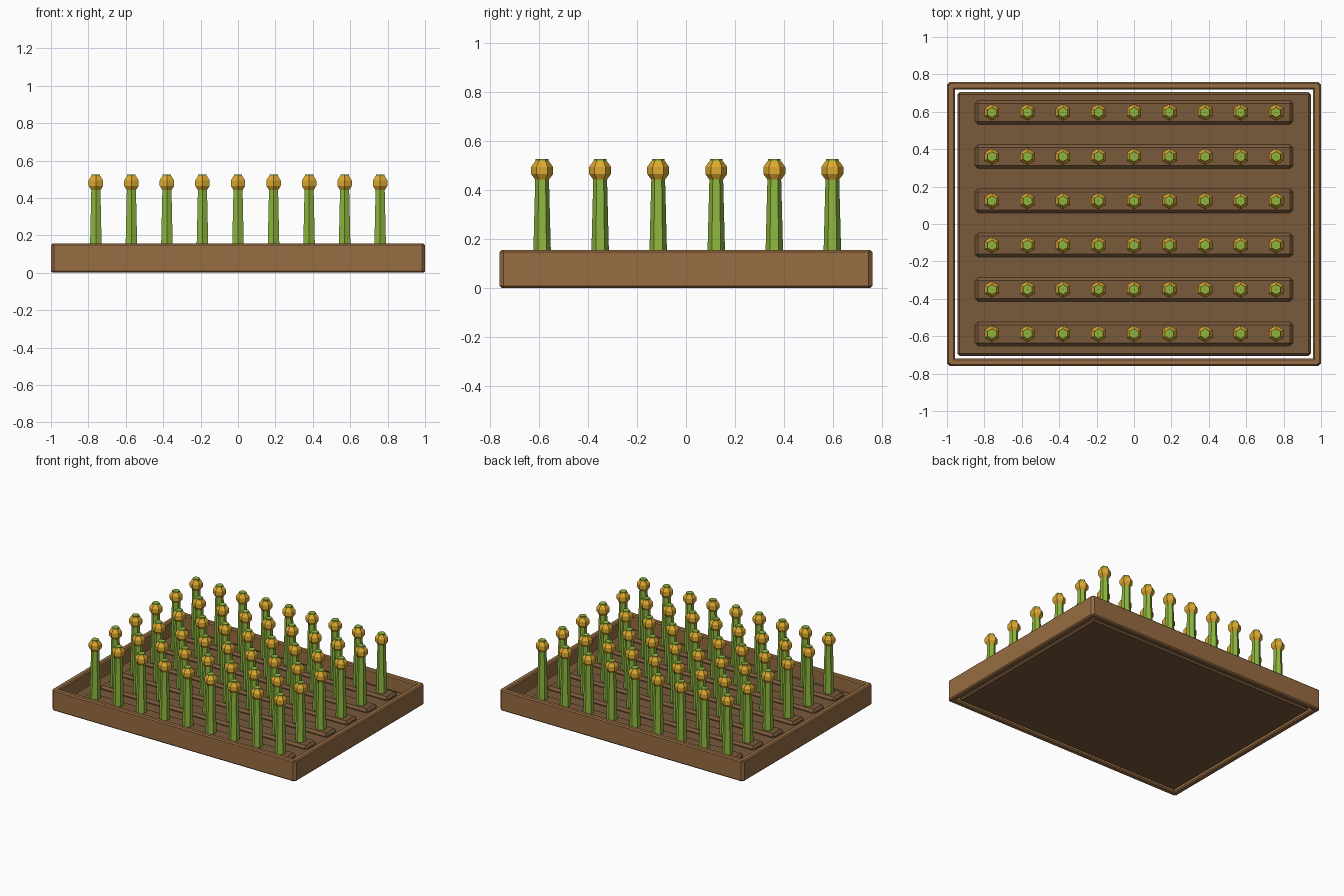
import bpy, bmesh
from mathutils import Matrix

if "Cube" in bpy.data.objects:
    bpy.data.objects.remove(bpy.data.objects["Cube"])


def material(name, rgb):
    m = bpy.data.materials.new(name)
    m.diffuse_color = (*rgb, 1)
    m.use_nodes = True
    m.node_tree.nodes["Principled BSDF"].inputs["Base Color"].default_value = m.diffuse_color
    return m


WOOD = material("wood", (0.31, 0.152, 0.055))
SOIL = material("soil", (0.19, 0.10, 0.042))
GREEN = material("green", (0.27, 0.47, 0.05))
GOLD = material("gold", (0.72, 0.40, 0.03))


def add_object(name, bm, mat):
    mesh = bpy.data.meshes.new(name)
    bm.to_mesh(mesh)
    bm.free()
    mesh.materials.append(mat)
    ob = bpy.data.objects.new(name, mesh)
    bpy.context.collection.objects.link(ob)
    return ob


def chamfered_box(name, centre, size, bevel, mat):
    bm = bmesh.new()
    bmesh.ops.create_cube(bm, size=1, matrix=Matrix.Translation(centre) @ Matrix.Diagonal((*size, 1)))
    bmesh.ops.bevel(bm, geom=bm.edges[:], offset=bevel, segments=1, affect='EDGES')
    return add_object(name, bm, mat)


# Planter frame: four chamfered boards
H = 0.155
for side, front, lateral in ((-1, "front_board", "left_board"), (1, "back_board", "right_board")):
    chamfered_box(front, (0, side * 0.74, H / 2), (1.984, 0.04, H), 0.008, WOOD)
    chamfered_box(lateral, (side * 0.979, 0, H / 2), (0.042, 1.504, H), 0.008, WOOD)

# Soil slab, with a narrow gap to the frame
chamfered_box("soil_bed", (0, 0, 0.034), (1.89, 1.41, 0.068), 0.013, SOIL)

# Rows: a raised ridge carrying nine stems with bulbs
COLS = [-0.76 + 0.19 * i for i in range(9)]
ROWS = [-0.587 + 0.2368 * j for j in range(6)]
Z0, Z1 = 0.06, 0.525
for j, y in enumerate(ROWS):
    chamfered_box(f"soil_ridge_{j + 1}", (0, y, 0.07), (1.70, 0.128, 0.042), 0.016, SOIL)

    stems, heads = bmesh.new(), bmesh.new()
    for x in COLS:
        # Tapered six-sided stem
        bmesh.ops.create_cone(stems, cap_ends=True, segments=6, radius1=0.038, radius2=0.026,
                              depth=Z1 - Z0, matrix=Matrix.Translation((x, y, (Z0 + Z1) / 2)))
        # Six-sided faceted seed head
        bmesh.ops.create_uvsphere(heads, u_segments=6, v_segments=5, radius=0.047,
                                  matrix=Matrix.Translation((x, y, 0.479)))
    add_object(f"stems_row_{j + 1}", stems, GREEN)
    add_object(f"seed_heads_row_{j + 1}", heads, GOLD)
